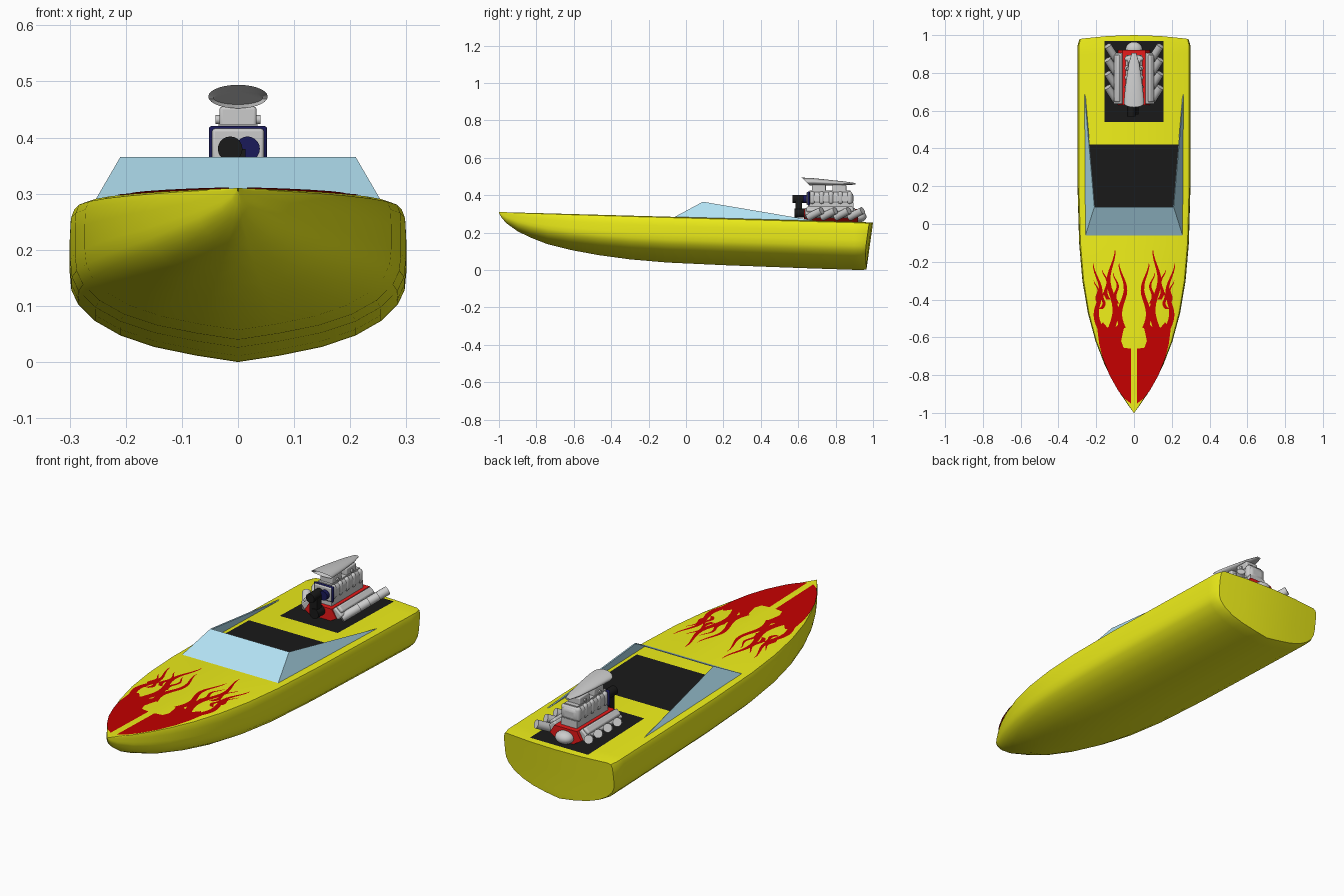
import bpy, bmesh, math
from mathutils import Vector, Matrix

if "Cube" in bpy.data.objects:
    bpy.data.objects.remove(bpy.data.objects["Cube"])

MATS = {}
COLORS = {"yellow": (0.86, 0.86, 0.01), "red": (0.55, 0.0, 0.0), "black": (0.01, 0.01, 0.01),
          "sky": (0.45, 0.76, 0.9), "navy": (0.01, 0.01, 0.1), "bright_red": (0.8, 0.01, 0.01)}


def finish(name, bm, color=None, normals=True):
    if normals:
        bmesh.ops.recalc_face_normals(bm, faces=bm.faces)
    me = bpy.data.meshes.new(name)
    bm.to_mesh(me)
    bm.free()
    ob = bpy.data.objects.new(name, me)
    bpy.context.collection.objects.link(ob)
    if color:
        if color not in MATS:
            MATS[color] = bpy.data.materials.new(color)
            MATS[color].diffuse_color = (*COLORS[color], 1)
        me.materials.append(MATS[color])
    return ob


def deck(y):
    return 0.2825 - 0.0275 * y


def beam(y):
    return 0.3 * (1 - max(0, 1 - (y + 1) / 1.6) ** 4.2)


def box(name, size, loc, color=None, roll=0, bevel=0):
    bm = bmesh.new()
    bmesh.ops.create_cube(bm, size=1, matrix=Matrix.Translation(loc) @ Matrix.Rotation(roll, 4, 'Y')
                          @ Matrix.Diagonal((*size, 1)))
    ob = finish(name, bm, color)
    if bevel:
        m = ob.modifiers.new("bevel", 'BEVEL')
        m.width, m.segments = bevel, 3
    return ob


def tube(name, a, b, r, color=None):
    a, b = Vector(a), Vector(b)
    bm = bmesh.new()
    rot = (b - a).to_track_quat('Z', 'Y').to_matrix().to_4x4()
    bmesh.ops.create_cone(bm, cap_ends=True, segments=20, radius1=r, radius2=r, depth=(b - a).length,
                          matrix=Matrix.Translation((a + b) / 2) @ rot)
    return finish(name, bm, color)


def loft(name, rings, color=None):
    bm = bmesh.new()
    rows = [[bm.verts.new(p) for p in ring] for ring in rings]
    n = len(rows[0])
    for a, b in zip(rows, rows[1:]):
        for i in range(n):
            bm.faces.new((a[i], a[(i + 1) % n], b[(i + 1) % n], b[i]))
    bm.faces.new(rows[0])
    bm.faces.new(rows[-1])
    return finish(name, bm, color)


def decal(name, polys, color, lift):
    # flat shapes lying on the deck, facing up
    bm = bmesh.new()
    for poly in polys:
        bm.faces.new([bm.verts.new((x, y, deck(y) + lift)) for x, y in poly])
    bm.normal_update()
    for f in bm.faces:
        if f.normal.z < 0:
            f.normal_flip()
    return finish(name, bm, color, False)


# Hull: half sections lofted from bow to stern, curved transom, then mirrored
section = [(0, 0), (.25, .045), (.5, .105), (.7, .185), (.85, .285), (.95, .4), (.99, .5), (1, .62),
           (1, .8), (.995, .92), (.975, .98), (.93, 1), (0, 1)]
stations = [(-1, .304), (-.985, .278), (-.96, .25), (-.9, .207), (-.83, .173), (-.74, .138), (-.62, .108),
            (-.47, .08), (-.3, .057), (-.1, .04), (.2, .026), (.6, .011), (.9, .001), (.94, 0)]
bm = bmesh.new()
rows = []
for y, keel in stations:
    b, top = max(beam(y), .001), deck(y)
    rows.append([bm.verts.new((b * u, y, keel + (top - keel) * v)) for u, v in section])
for k in (.97, .5, 0):
    rows.append([bm.verts.new((.3 * u * k, 1 - .035 * (1 - v) - .022 * (u * k) ** 2, .003 + .25 * v))
                 for u, v in section])
for a, b in zip(rows, rows[1:]):
    for i in range(len(section) - 1):
        bm.faces.new((a[i], a[i + 1], b[i + 1], b[i]))
bmesh.ops.remove_doubles(bm, verts=bm.verts, dist=.0002)
bmesh.ops.mirror(bm, geom=bm.verts[:] + bm.edges[:] + bm.faces[:], axis='X', merge_dist=.0005)
bmesh.ops.remove_doubles(bm, verts=bm.verts, dist=.0002)
finish("hull", bm, "yellow")

# Black cockpit and engine bay
for name, w, y0, y1 in (("cockpit_floor", .235, .04, .42), ("engine_bay", .155, .54, .97)):
    decal(name, [[(-w, y0), (w, y0), (w, y1), (-w, y1)]], "black", .002)

# Flames: bow panel with circular notch plus wavy tongues
body = [(.016, -.95), (.016, -.66), (.055, -.655), (.068, -.62), (.06, -.58), (.05, -.54), (.075, -.52),
        (.095, -.545), (.115, -.52), (.14, -.55), (.165, -.52), (.195, -.55), (.185, -.63), (.165, -.71),
        (.13, -.8), (.085, -.88), (.05, -.925)]
tongues = [(.06, -.55, .063, -.2, .016, .017), (.115, -.54, .118, -.13, .018, -.018),
           (.18, -.55, .2, -.21, .016, .016), (.09, -.42, .1, -.26, .01, .01),
           (.135, -.4, .16, -.24, .011, .01), (.175, -.45, .145, -.33, .01, -.01),
           (.185, -.42, .205, -.3, .009, .008)]
polys = [body]
for x0, y0, x1, y1, w, amp in tongues:
    left, right = [], []
    for i in range(15):
        t = i / 14
        c = x0 + (x1 - x0) * t + amp * math.sin(t * 8)
        h = w * (1 - t) ** .7 + .0004
        y = y0 + (y1 - y0) * t
        left.append((c - h, y))
        right.append((c + h, y))
    polys.append(left + right[::-1])
polys += [[(-x, y) for x, y in p] for p in polys]
decal("flames", polys, "red", .0025)

# Wraparound windshield
bm = bmesh.new()
pts = {}
for s in (-1, 1):
    pts[s] = [bm.verts.new(p) for p in ((s * .257, -.06, deck(-.06)), (s * .21, .09, .365),
                                        (s * .262, .69, deck(.69)))]
    bm.faces.new(pts[s])
bm.faces.new((pts[-1][0], pts[1][0], pts[1][1], pts[-1][1]))
m = finish("windshield", bm, "sky").modifiers.new("thickness", 'SOLIDIFY')
m.thickness, m.offset = .005, -1

# Engine block: V profile run lengthwise
v_shape = [(-.035, .255), (.035, .255), (.085, .285), (.06, .325), (-.06, .325), (-.085, .285)]
loft("engine_block", [[(x, y, z) for x, z in v_shape] for y in (.63, .92)], "bright_red")
bm = bmesh.new()
bmesh.ops.create_uvsphere(bm, u_segments=20, v_segments=12, radius=1,
                          matrix=Matrix.Translation((0, .925, .285)) @ Matrix.Diagonal((.045, .04, .03, 1)))
finish("gearbox", bm)

# Cylinder heads, valve covers and swept exhaust pipes
for s, side in ((-1, "left"), (1, "right")):
    box(f"{side}_head", (.05, .27, .035), (s * .08, .77, .305), roll=s * .7, bevel=.006)
    box(f"{side}_valve_cover", (.035, .25, .025), (s * .088, .77, .322), roll=s * .7, bevel=.008)
    for i in range(4):
        y = .655 + i * .073
        tube(f"{side}_exhaust_{i + 1}", (s * .095, y, .282), (s * .14, y + .07, .318), .02)

# Blower with ribs, front cover and drive
box("intake_manifold", (.085, .24, .05), (0, .775, .335))
box("blower", (.092, .24, .07), (0, .775, .383), bevel=.022)
for i in range(5):
    box(f"blower_rib_{i + 1}", (.1, .03, .068), (0, .675 + i * .05, .386), bevel=.014)
box("blower_rim", (.104, .012, .075), (0, .656, .383), "navy", bevel=.005)
box("blower_cover", (.092, .012, .066), (0, .65, .383), bevel=.005)
tube("upper_pulley", (-.014, .57, .38), (-.014, .65, .38), .022, "black")
tube("idler_pulley", (.017, .625, .38), (.017, .65, .38), .022, "navy")
tube("lower_pulley", (0, .58, .305), (0, .635, .305), .024, "black")
box("drive_belt", (.04, .035, .075), (-.007, .602, .342), "black")

# Carburettors
for i, y in enumerate((.71, .82)):
    box(f"carburettor_{i + 1}", (.066, .075, .04), (0, y, .435), bevel=.005)
    tube(f"fuel_bowl_{i + 1}", (-.04, y, .432), (.04, y, .432), .008)
box("carburettor_plate", (.07, .22, .008), (0, .77, .42))

# Air scoop: tapering ellipses with a raked mouth
rings = []
for y, z, rx, rz, rake in ((.665, .471, .044, .012, .025), (.64, .473, .053, .021, .022),
                           (.68, .472, .051, .02, .01), (.75, .468, .043, .016, 0),
                           (.85, .463, .028, .01, 0), (.905, .461, .012, .004, 0)):
    rings.append([(rx * math.cos(a), y - rake * math.sin(a), z + rz * math.sin(a))
                  for a in (math.tau * i / 28 for i in range(28))])
loft("air_scoop", rings)

# Smooth shading with crisp edges
for ob in bpy.data.objects:
    ob.select_set(ob.type == 'MESH' and ob.name not in ("windshield", "flames"))
bpy.context.view_layer.objects.active = bpy.data.objects["hull"]
bpy.ops.object.shade_smooth_by_angle(angle=math.radians(35))

for m in bpy.data.materials:
    if m.users and not m.is_grease_pencil:
        m.use_nodes = True
        m.node_tree.nodes["Principled BSDF"].inputs["Base Color"].default_value = m.diffuse_color
